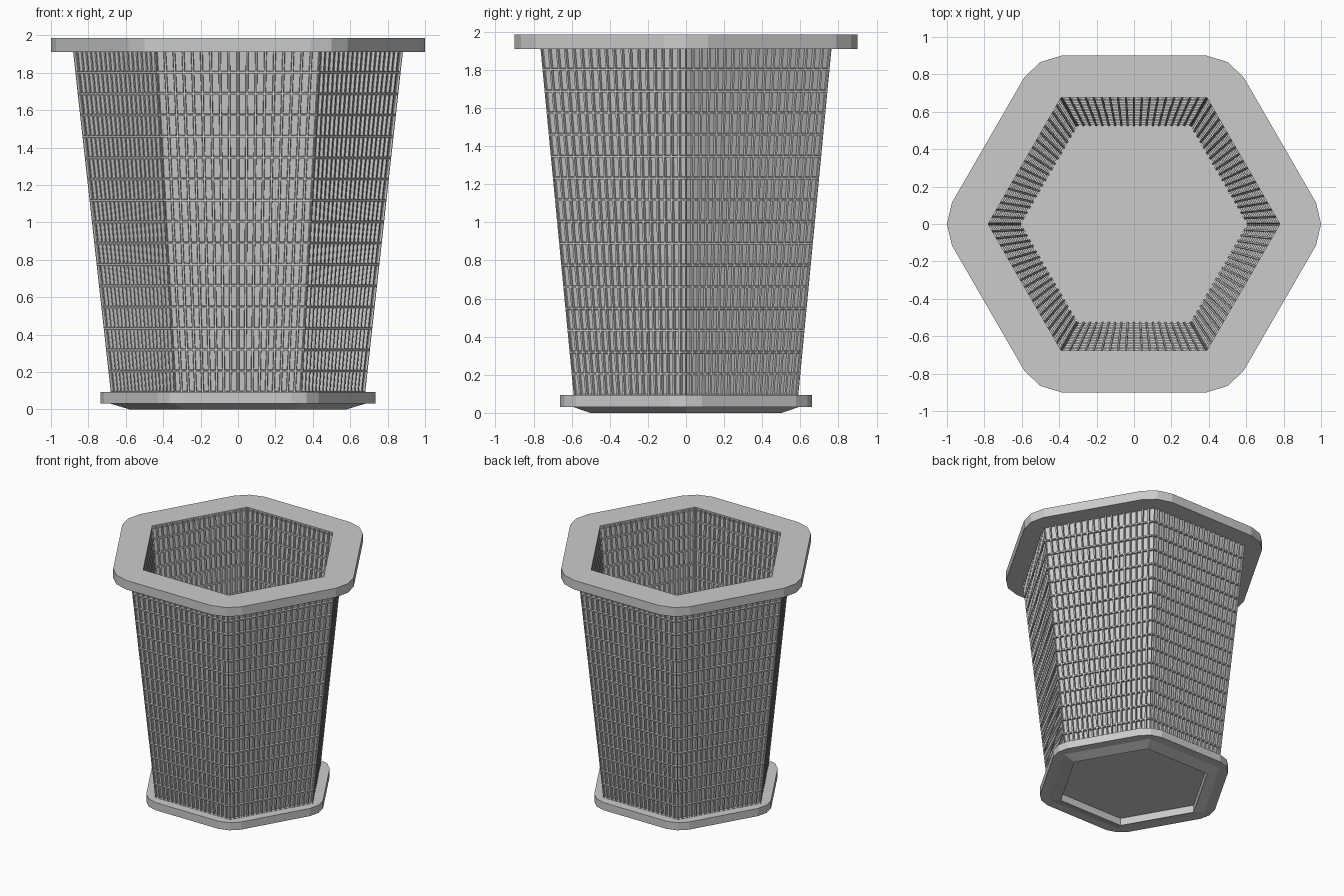
import bpy, bmesh
from math import sin, cos, radians

if "Cube" in bpy.data.objects:
    bpy.data.objects.remove(bpy.data.objects["Cube"])

SHARP, ROUND = 0.943, 0.98   # relative radius of the points beside each hexagon corner


def finish(bm, name):
    mesh = bpy.data.meshes.new(name)
    bm.to_mesh(mesh)
    bm.free()
    obj = bpy.data.objects.new(name, mesh)
    bpy.context.collection.objects.link(obj)
    return obj


def ring(bm, r, k, z):
    """Hexagon with three points per corner, sharp or softened."""
    verts = []
    for i in range(6):
        for da, f in ((-6.7, k), (0, 1), (6.7, k)):
            a = radians(60 * i + da)
            verts.append(bm.verts.new((r * f * cos(a), r * f * sin(a), z)))
    return verts


def loft(name, profile, closed):
    """Solid through rings of (radius, corner, z); closed joins last to first."""
    bm = bmesh.new()
    rings = [ring(bm, *p) for p in profile]
    pairs = list(zip(rings, rings[1:]))
    if closed:
        pairs.append((rings[-1], rings[0]))
    else:
        bm.faces.new(rings[0])
        bm.faces.new(rings[-1])
    for a, b in pairs:
        for i in range(18):
            j = (i + 1) % 18
            bm.faces.new((a[i], a[j], b[j], b[i]))
    bmesh.ops.recalc_face_normals(bm, faces=bm.faces)
    return finish(bm, name)


def lattice_wall(name, r0, z0, r1, z1, rows, inward, cols=18):
    """Tapered hexagonal wall covered in small recessed rectangles."""
    bm = bmesh.new()
    grid = []
    for j in range(rows + 1):
        t = j / rows
        r, z = r0 + (r1 - r0) * t, z0 + (z1 - z0) * t
        row = []
        for s in range(6):
            a, b = radians(60 * s), radians(60 * s + 60)
            for c in range(cols):
                u = c / cols
                row.append(bm.verts.new((r * (cos(a) * (1 - u) + cos(b) * u),
                                         r * (sin(a) * (1 - u) + sin(b) * u), z)))
        grid.append(row)
    n = 6 * cols
    cells = []
    for lo, hi in zip(grid, grid[1:]):
        for i in range(n):
            k = (i + 1) % n
            quad = [lo[i], lo[k], hi[k], hi[i]]
            cells.append(bm.faces.new(quad[::-1] if inward else quad))
    bm.normal_update()
    # Flat frame around each cell, then the recess
    bmesh.ops.inset_individual(bm, faces=cells, thickness=0.007)
    bm.normal_update()
    bmesh.ops.inset_individual(bm, faces=cells, thickness=0.003, depth=-0.016)
    return finish(bm, name)


# Top rim
loft("rim", [(0.81, SHARP, 1.91), (1.0, ROUND, 1.91),
             (1.0, ROUND, 1.985), (0.78, SHARP, 1.985)], True)

# Base slab with chamfered foot, recessed underside and inside floor
loft("base", [(0.58, SHARP, 0.06), (0.58, SHARP, 0.0), (0.68, SHARP, 0.03),
              (0.735, ROUND, 0.03), (0.735, ROUND, 0.093)], False)

# Outer and inner lattice walls
lattice_wall("outer_wall", 0.68, 0.09, 0.882, 1.915, 16, False)
lattice_wall("inner_wall", 0.605, 0.09, 0.78, 1.984, 17, True)
